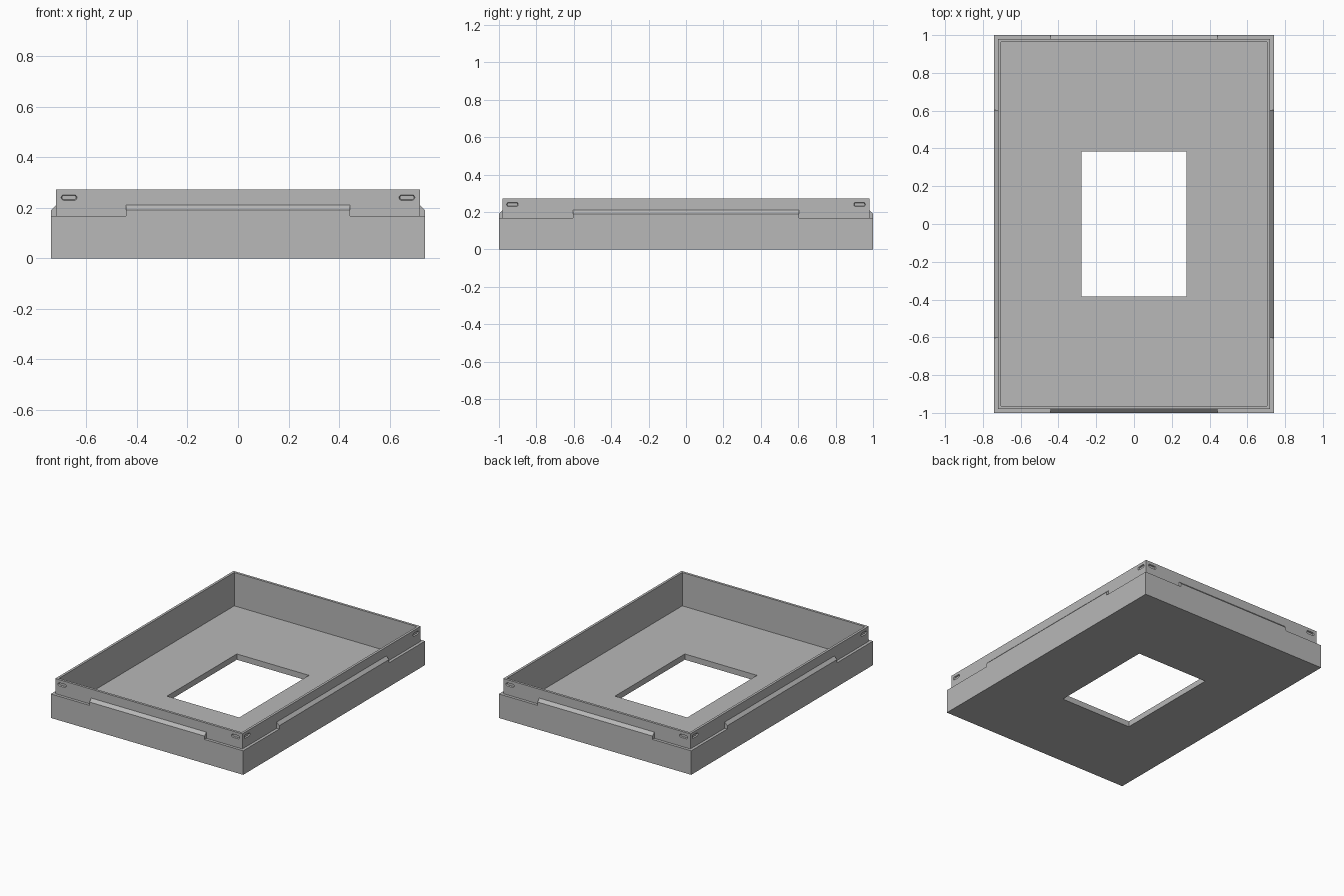
import bpy, bmesh, math
from mathutils import Matrix, Vector

if "Cube" in bpy.data.objects:
    bpy.data.objects.remove(bpy.data.objects["Cube"], do_unlink=True)

grey = bpy.data.materials.new("plain grey")
grey.use_nodes = True
colour = (0.48, 0.48, 0.48, 1)
grey.diffuse_color = colour
grey.node_tree.nodes["Principled BSDF"].inputs["Base Color"].default_value = colour


def make(name, bm):
    bmesh.ops.recalc_face_normals(bm, faces=bm.faces)
    mesh = bpy.data.meshes.new(name)
    bm.to_mesh(mesh)
    bm.free()
    mesh.materials.append(grey)
    obj = bpy.data.objects.new(name, mesh)
    bpy.context.collection.objects.link(obj)
    return obj


def bridge(bm, a, b):
    n = len(a)
    for i in range(n):
        j = (i + 1) % n
        bm.faces.new((a[i], a[j], b[j], b[i]))


def prism(bm, near, far, matrix):
    """Closed solid between two matching outlines."""
    a, b = ([bm.verts.new(matrix @ Vector(p)) for p in loop] for loop in (near, far))
    bridge(bm, a, b)
    bm.faces.new(a)
    bm.faces.new(b)


# Tray: rectangular loops lofted around the section, from opening to outer wall and back
FLOOR, LEDGE, TOP = 0.04, 0.167, 0.272
section = [(0.278, 0.384, 0), (0.74, 1, 0), (0.74, 1, LEDGE), (0.72, 0.98, LEDGE),
           (0.72, 0.98, TOP), (0.703, 0.963, TOP), (0.703, 0.963, FLOOR), (0.278, 0.384, FLOOR)]
bm = bmesh.new()
loops = [[bm.verts.new((sx * x, sy * y, z)) for sx, sy in ((-1, -1), (1, -1), (1, 1), (-1, 1))]
         for x, y, z in section]
for k, loop in enumerate(loops):
    bridge(bm, loop, loops[(k + 1) % len(loops)])
tray = make("tray", bm)

# Each side: name, rim distance, ridge half length, slot offset
sides = [("front", 0.98, 0.443, 0.668), ("left", 0.72, 0.603, 0.928),
         ("back", 0.98, 0.443, 0.668), ("right", 0.72, 0.603, 0.928)]
slots = bmesh.new()


def slot_outline(cx, y, half, radius):
    points = []
    for i in range(18):
        t = math.pi * (i if i < 9 else i - 1) / 8
        if i >= 9:
            t = math.pi * (i - 9) / 8 + math.pi
        shift = half if i < 9 else -half
        points.append((cx + shift + radius * math.sin(t), y, 0.24 + radius * math.cos(t)))
    return points


for k, (name, wall, half, offset) in enumerate(sides):
    turn = Matrix.Rotation(k * math.pi / 2, 4, "Z")
    # Chamfered ridge resting on the ledge
    profile = [(0.01, LEDGE), (-0.02, LEDGE), (-0.02, 0.19), (0, 0.21), (0.01, 0.21)]
    bm = bmesh.new()
    ends = [[(x, d - wall, z) for d, z in profile] for x in (-half, half)]
    prism(bm, ends[0], ends[1], turn)
    make(name + "_ridge", bm)
    # Shallow tapered slots near both corners
    for s in (-1, 1):
        prism(slots, slot_outline(s * offset, -wall - 0.004, 0.02, 0.0125),
              slot_outline(s * offset, -wall + 0.009, 0.02, 0.008), turn)

# Cut the slots into the rim
cutter = make("slot_cutter", slots)
cutter.hide_render = True
cut = tray.modifiers.new("slots", "BOOLEAN")
cut.operation = "DIFFERENCE"
cut.solver = "EXACT"
cut.object = cutter
bpy.context.view_layer.objects.active = tray
bpy.ops.object.modifier_apply(modifier=cut.name)
bpy.data.objects.remove(cutter, do_unlink=True)
